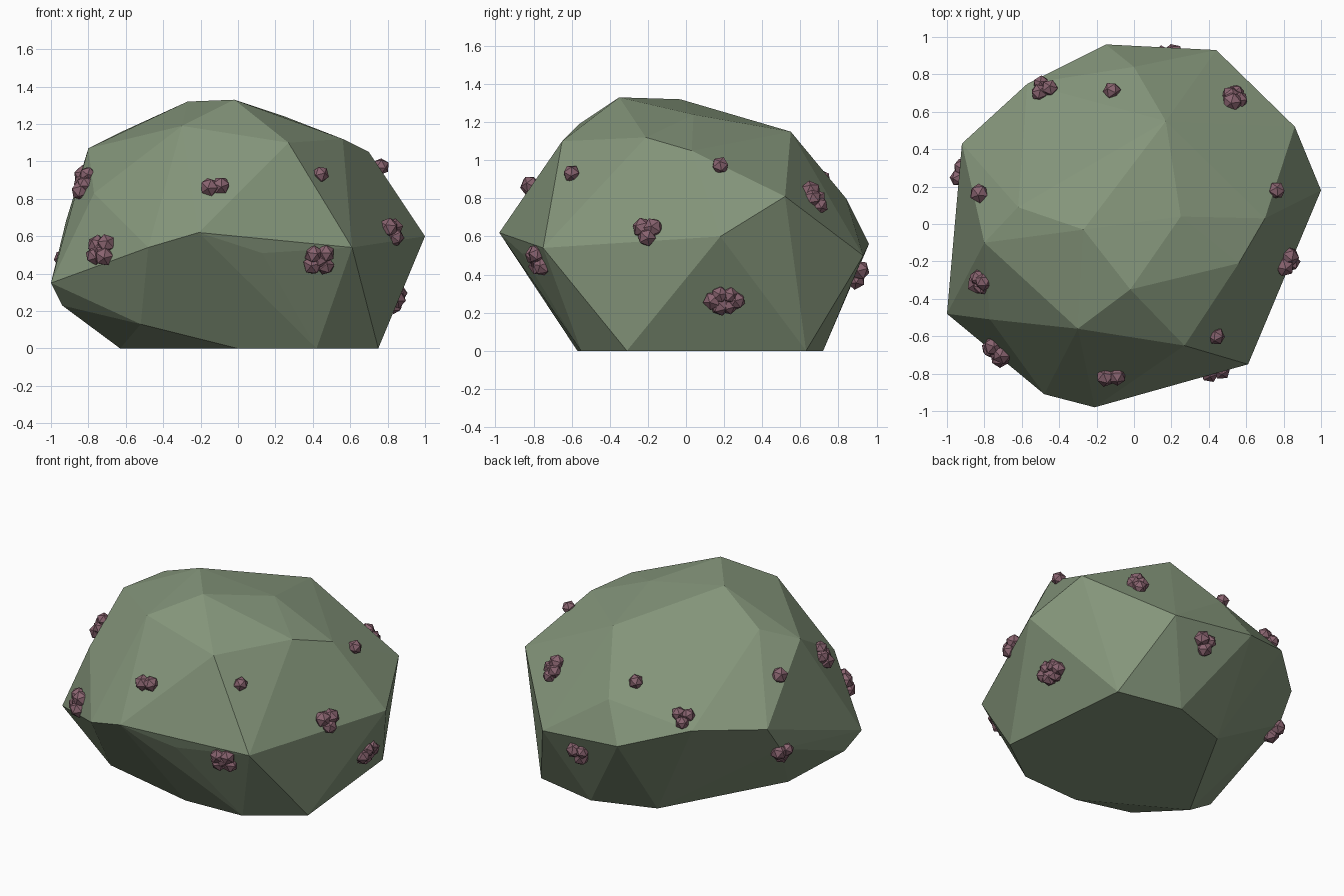
import bpy, bmesh, math, random
from mathutils import Vector, Matrix
from mathutils.bvhtree import BVHTree

random.seed(4)
default_cube = bpy.data.objects.get("Cube")
if default_cube:
    bpy.data.objects.remove(default_cube, do_unlink=True)


def make_material(name, colour):
    material = bpy.data.materials.new(name)
    material.use_nodes = True
    material.diffuse_color = (*colour, 1)
    shader = next(n for n in material.node_tree.nodes if n.type == "BSDF_PRINCIPLED")
    shader.inputs["Base Color"].default_value = (*colour, 1)
    shader.inputs["Roughness"].default_value = 0.9
    return material


def make_object(name, bm, material):
    mesh = bpy.data.meshes.new(name)
    bm.to_mesh(mesh)
    mesh.materials.append(material)
    obj = bpy.data.objects.new(name, mesh)
    bpy.context.collection.objects.link(obj)
    return obj


moss_stone = make_material("mossy green stone", (0.23, 0.30, 0.195))
mauve_stone = make_material("dusky mauve stone", (0.25, 0.125, 0.16))

# Boulder corners: flat footprint, then contours rising to the crown
footprint = [(.66, .63), (.22, .72), (-.19, .58), (-.63, -.21),
             (0, -.57), (.42, -.55), (.75, -.31)]
belly = [(-.94, -.38, .23), (-.52, -.64, .13), (-1, -.48, .35),
         (-.48, -.91, .54), (-.21, -.98, .62), (.13, -.86, .51),
         (.61, -.75, .54), (1, .18, .6), (.44, .93, .5),
         (-.15, .96, .56), (-.93, .3, .5)]
shoulder = [(-.77, -.51, .83), (.86, .52, .81), (0, .84, .8),
            (-.57, .75, .7), (-.92, .43, .68), (.27, -.65, 1.1),
            (-.8, -.1, 1.07), (.7, .03, 1.05)]
crown = [(-.3, -.56, 1.19), (-.57, -.21, 1.14), (-.62, .09, 1.16),
         (.56, -.21, 1.12), (.17, .55, 1.15), (.25, .04, 1.24),
         (-.02, -.35, 1.33), (-.27, -.03, 1.32)]

# Boulder: faceted skin wrapped over the corners
bm = bmesh.new()
for corner in [(x, y, 0) for x, y in footprint] + belly + shoulder + crown:
    bm.verts.new(corner)
hull = bmesh.ops.convex_hull(bm, input=bm.verts[:])
loose = [v for v in bm.verts if not v.link_faces]
bmesh.ops.delete(bm, geom=loose, context="VERTS")
bmesh.ops.dissolve_limit(bm, angle_limit=math.radians(2),
                         verts=bm.verts[:], edges=bm.edges[:])
bmesh.ops.recalc_face_normals(bm, faces=bm.faces[:])
surface = BVHTree.FromBMesh(bm)
make_object("boulder", bm, moss_stone)
bm.free()

# Knob layouts: sideways and upward steps within one cluster
layouts = {
    "single": [(0, 0)],
    "pair": [(-.6, -.1), (.6, .1)],
    "trio": [(-.6, .5), (.6, .5), (.1, -.6)],
    "tall": [(.1, .9), (-.5, 0), (.5, -.1), (.1, -.9)],
    "wide": [(-1.2, 0), (-.5, .7), (-.4, -.6), (.6, .6), (.5, -.6), (1.3, 0)],
    "round": [(-.7, .6), (.6, .7), (0, 0), (-.7, -.6), (.7, -.7)],
}
clusters = [
    ("tall", (-.79, -.3, .87)), ("pair", (-.12, -.78, .84)),
    ("single", (.44, -.6, .93)), ("single", (.76, .18, .97)),
    ("round", (-.72, -.67, .52)), ("round", (.45, -.83, .45)),
    ("trio", (.86, -.22, .64)), ("wide", (.85, .2, .26)),
    ("tall", (.55, .7, .82)), ("single", (-.13, .75, .94)),
    ("trio", (.18, .95, .38)), ("trio", (-.5, .77, .8)),
    ("single", (-.82, .16, .92)), ("trio", (-.92, .27, .45)),
]

# Knob clusters: small faceted balls seated on the boulder
for layout, place in clusters:
    centre, normal, _, _ = surface.find_nearest(Vector(place))
    sideways = Vector((0, 0, 1)).cross(normal).normalized()
    upward = normal.cross(sideways)
    radius = 0.05
    bm = bmesh.new()
    for across, along in layouts[layout]:
        guess = centre + (sideways * across + upward * along) * radius
        spot, facing, _, _ = surface.find_nearest(guess)
        size = radius * random.uniform(0.9, 1.12)
        turn = Matrix.Rotation(random.uniform(0, math.tau), 4, facing)
        seat = Matrix.Translation(spot + facing * size * 0.2)
        bmesh.ops.create_icosphere(bm, subdivisions=1, radius=size,
                                   matrix=seat @ turn)
    make_object(layout + "_knob_cluster", bm, mauve_stone)
    bm.free()
